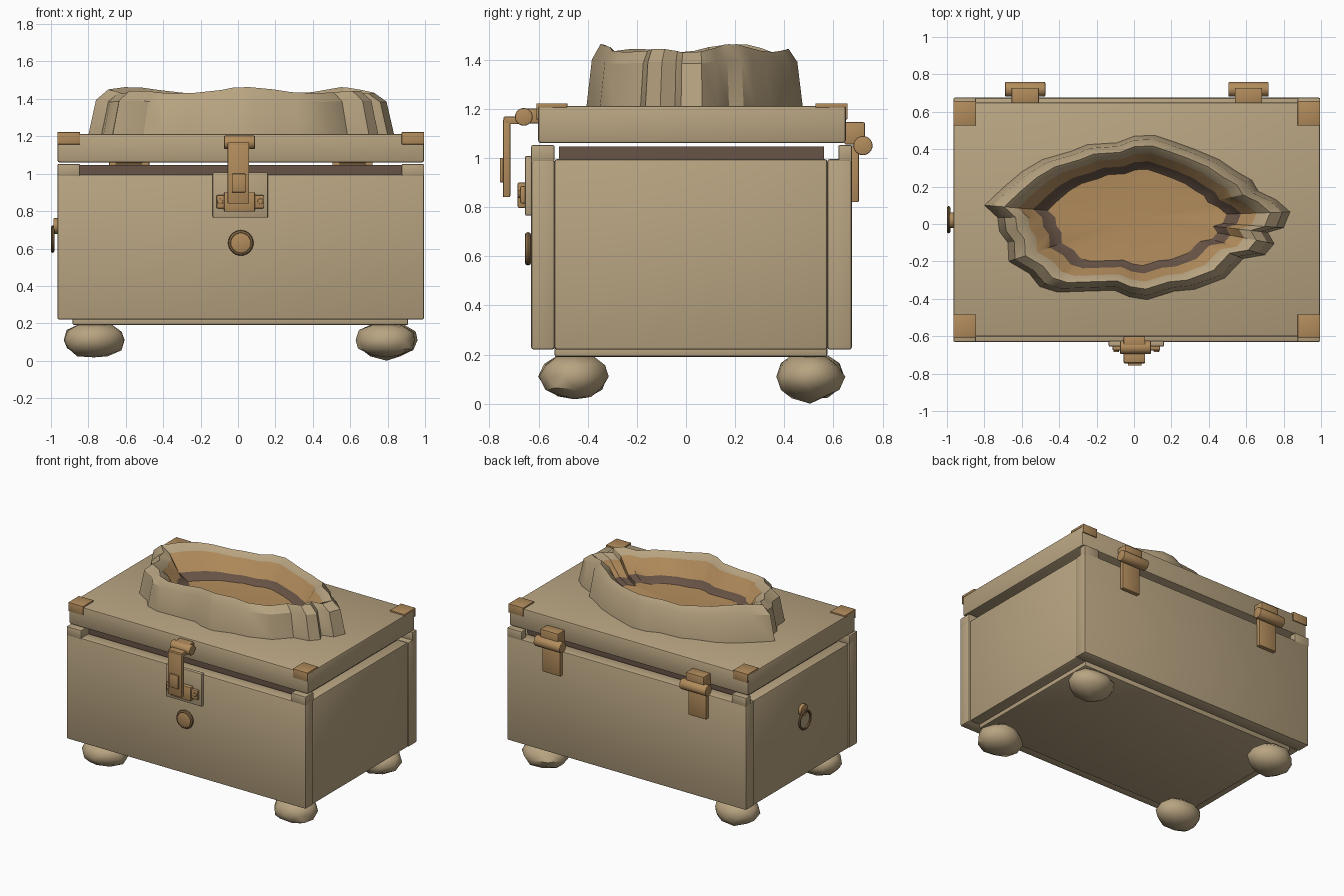
import bpy, bmesh, math, random
from mathutils import Vector, Matrix

if "Cube" in bpy.data.objects:
    bpy.data.objects.remove(bpy.data.objects["Cube"])

random.seed(4)


def material(name, rgb):
    m = bpy.data.materials.new(name)
    m.diffuse_color = (*rgb, 1)
    m.use_nodes = True
    m.node_tree.nodes["Principled BSDF"].inputs["Base Color"].default_value = m.diffuse_color
    return m


TAN = material("tan", (0.48, 0.37, 0.22))
BRONZE = material("bronze", (0.445, 0.262, 0.107))
DARK_BRONZE = material("dark bronze", (0.25, 0.15, 0.065))
BROWN = material("dark brown", (0.138, 0.087, 0.061))


def finish(name, bm, mats, smooth=35):
    bmesh.ops.recalc_face_normals(bm, faces=bm.faces)
    mesh = bpy.data.meshes.new(name)
    bm.to_mesh(mesh)
    bm.free()
    ob = bpy.data.objects.new(name, mesh)
    bpy.context.collection.objects.link(ob)
    for m in mats:
        mesh.materials.append(m)
    bpy.ops.object.select_all(action='DESELECT')
    bpy.context.view_layer.objects.active = ob
    ob.select_set(True)
    if smooth:
        bpy.ops.object.shade_smooth_by_angle(angle=math.radians(smooth))
    return ob


def box(name, x, y, z, mat, bevel=0.01):
    """Bevelled box from (min, max) ranges."""
    bm = bmesh.new()
    lo, hi = Vector((x[0], y[0], z[0])), Vector((x[1], y[1], z[1]))
    bmesh.ops.create_cube(bm, size=1, matrix=Matrix.Translation((lo + hi) / 2) @ Matrix.Diagonal((*(hi - lo), 1)))
    if bevel:
        bmesh.ops.bevel(bm, geom=bm.edges[:], offset=bevel, segments=2, profile=0.5, affect='EDGES')
    return finish(name, bm, [mat])


def cylinder(name, centre, radius, length, axis, mat, bevel=0.005):
    bm = bmesh.new()
    rot = Matrix.Rotation(math.pi / 2, 4, 'Y' if axis == 'X' else 'X')
    bmesh.ops.create_cone(bm, cap_ends=True, segments=24, radius1=radius, radius2=radius,
                          depth=length, matrix=Matrix.Translation(centre) @ rot)
    rim = [e for e in bm.edges if any(len(f.verts) > 4 for f in e.link_faces)]
    bmesh.ops.bevel(bm, geom=rim, offset=bevel, segments=2, profile=0.5, affect='EDGES')
    return finish(name, bm, [mat])


def torus(name, centre, major, minor, axis, mat):
    bm = bmesh.new()
    rings = []
    for i in range(28):
        a = math.tau * i / 28
        ring = []
        for j in range(8):
            b = math.tau * j / 8
            r, h = major + minor * math.cos(b), minor * math.sin(b)
            u, w = r * math.cos(a), r * math.sin(a)
            ring.append(bm.verts.new(Vector(centre) + Vector((h, u, w) if axis == 'X' else (u, h, w))))
        rings.append(ring)
    for i in range(28):
        p, q = rings[i], rings[(i + 1) % 28]
        for j in range(8):
            bm.faces.new((p[j], q[j], q[(j + 1) % 8], p[(j + 1) % 8]))
    return finish(name, bm, [mat])


X0, X1 = -0.965, 0.995

# Box walls and base
box("front_panel", (X0, X1), (-0.63, -0.535), (0.22, 0.995), TAN)
box("back_panel", (X0, X1), (0.575, 0.675), (0.22, 0.995), TAN)
box("left_panel", (X0 + 0.005, X0 + 0.1), (-0.535, 0.575), (0.22, 0.995), TAN)
box("right_panel", (X1 - 0.1, X1 - 0.005), (-0.535, 0.575), (0.22, 0.995), TAN)
box("base_board", (-0.885, 0.91), (-0.535, 0.575), (0.19, 0.24), TAN)

# Dark inner lip
for n, xr, yr in (("front", (-0.88, 0.91), (-0.517, -0.45)), ("back", (-0.88, 0.91), (0.495, 0.562)),
                  ("left", (-0.88, -0.81), (-0.45, 0.495)), ("right", (0.84, 0.91), (-0.45, 0.495))):
    box(n + "_lip", xr, yr, (0.9, 1.047), BROWN, 0)

# Lid
box("lid", (X0, X1), (-0.602, 0.65), (1.06, 1.212), TAN, 0.012)

# Corner blocks below the lid, corner plates with folded flaps, and feet
for side, xr, fx in (("left", (X0, X0 + 0.12), -0.77), ("right", (X1 - 0.12, X1), 0.795)):
    for end, yr, plate, flap, fy in (("front", (-0.63, -0.535), (-0.607, -0.483), (-0.609, -0.60), -0.455),
                                     ("back", (0.62, 0.675), (0.527, 0.655), (0.648, 0.657), 0.505)):
        tag = f"{end}_{side}"
        box(tag + "_corner_block", xr, yr, (0.985, 1.052), TAN, 0.006)
        box(tag + "_corner_plate", xr, plate, (1.205, 1.222), BRONZE, 0.002)
        box(tag + "_corner_flap", xr, flap, (1.157, 1.222), BRONZE, 0.002)
        bm = bmesh.new()
        bmesh.ops.create_icosphere(bm, subdivisions=2, radius=1)
        low = 0.0 if tag == "back_right" else 0.018
        for v in bm.verts:
            v.co *= random.uniform(0.92, 1.04)
            v.co = Vector((fx + v.co.x * 0.168, fy + v.co.y * 0.143, 0.11 + v.co.z * 0.1))
            v.co.z = max(v.co.z, low)
        min(bm.verts, key=lambda v: v.co.z).co.z = low
        finish(tag + "_foot", bm, [TAN], 40)

# Front latch
box("latch_backplate", (-0.135, 0.16), (-0.655, -0.625), (0.765, 1.008), TAN, 0.006)
box("latch_lid_mount", (-0.055, 0.06), (-0.65, -0.6), (1.14, 1.2), BRONZE, 0.004)
cylinder("latch_barrel", (0.008, -0.66, 1.167), 0.036, 0.165, 'X', BRONZE)
box("latch_link", (-0.055, 0.06), (-0.742, -0.67), (1.137, 1.168), BRONZE, 0.005)
box("latch_strap", (-0.055, 0.06), (-0.745, -0.715), (0.84, 1.155), BRONZE, 0.005)
box("latch_bump", (-0.033, 0.04), (-0.757, -0.74), (0.9, 1.0), BRONZE, 0.004)
box("latch_catch", (-0.075, 0.09), (-0.685, -0.65), (0.797, 0.9), BRONZE, 0.006)
box("latch_tabs", (-0.115, 0.14), (-0.675, -0.65), (0.815, 0.885), BRONZE, 0.006)
for n, x in (("left", -0.095), ("right", 0.12)):
    cylinder(n + "_latch_screw", (x, -0.678, 0.852), 0.015, 0.012, 'Y', BRONZE, 0.003)

# Round front button
cylinder("button", (0.015, -0.64, 0.63), 0.055, 0.03, 'Y', BRONZE)
torus("button_rim", (0.015, -0.643, 0.63), 0.055, 0.013, 'Y', DARK_BRONZE)

# Pull ring on the left wall
cylinder("pull_ring_boss", (-0.974, 0.02, 0.72), 0.042, 0.026, 'X', BRONZE)
torus("pull_ring", (-0.991, 0.023, 0.65), 0.064, 0.009, 'X', DARK_BRONZE)

# Back hinges
for n, x in (("left", -0.582), ("right", 0.612)):
    box(n + "_hinge_block", (x - 0.073, x + 0.073), (0.645, 0.728), (1.055, 1.145), BRONZE, 0.005)
    cylinder(n + "_hinge_barrel", (x, 0.72, 1.05), 0.039, 0.215, 'X', BRONZE)
    box(n + "_hinge_leaf", (x - 0.073, x + 0.073), (0.67, 0.703), (0.82, 1.05), BRONZE, 0.005)

# Wavy basin on the lid: outline scaled along a rim profile
outline = [(-.80, .10), (-.70, .195), (-.60, .28), (-.49, .345), (-.335, .39), (-.25, .425), (-.09, .435),
           (0, .47), (.11, .475), (.215, .44), (.325, .40), (.455, .345), (.55, .28), (.63, .235),
           (.665, .175), (.76, .13), (.835, .065), (.80, -.02), (.715, -.045), (.75, -.105), (.70, -.165),
           (.585, -.185), (.485, -.29), (.325, -.35), (.215, -.36), (.07, -.405), (-.025, -.39),
           (-.105, -.355), (-.265, -.36), (-.41, -.365), (-.505, -.335), (-.56, -.265), (-.67, -.20),
           (-.675, -.10), (-.72, -.04), (-.73, .035)]
# (scale, height, wave amount, material of the band that follows)
profile = [(1.0, 1.208, 0, 0), (0.95, 1.39, 0.5, 0), (0.87, 1.442, 1, 0), (0.78, 1.405, 0.7, 1),
           (0.68, 1.29, 0.2, 2), (0.585, 1.25, 0, 1)]
bm = bmesh.new()
cx, cy, count = 0.015, 0.035, len(outline)
loops = []
for s, z, wave, _ in profile:
    loops.append([bm.verts.new((cx + (x - cx) * s, cy + (y - cy) * s,
                                z + wave * (0.012 * math.sin(i * 1.05) + 0.01 * math.sin(i * 0.52 + 1))))
                  for i, (x, y) in enumerate(outline)])
hub = bm.verts.new((cx, cy, 1.235))
for k, (_, _, _, band) in enumerate(profile):
    for i in range(count):
        j = (i + 1) % count
        if k + 1 < len(loops):
            f = bm.faces.new((loops[k][i], loops[k][j], loops[k + 1][j], loops[k + 1][i]))
        else:
            f = bm.faces.new((loops[k][i], loops[k][j], hub))
        f.material_index = band
finish("basin", bm, [TAN, BRONZE, BROWN], 30)
